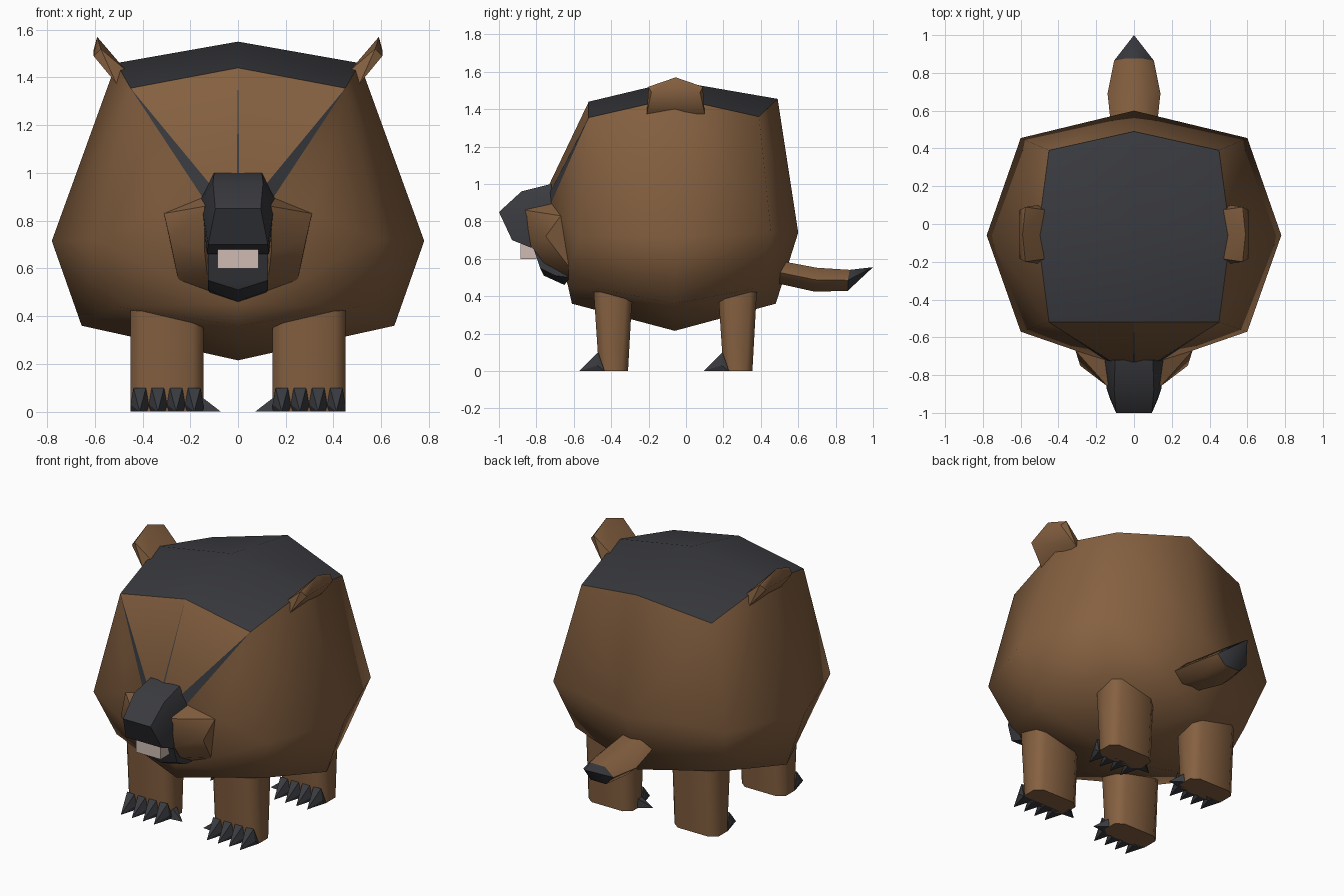
import bpy, bmesh, math
from mathutils import Vector

if "Cube" in bpy.data.objects:
    bpy.data.objects.remove(bpy.data.objects["Cube"])


def material(name, rgb):
    m = bpy.data.materials.new(name)
    m.diffuse_color = (*rgb, 1)
    m.use_nodes = True
    m.node_tree.nodes["Principled BSDF"].inputs["Base Color"].default_value = m.diffuse_color
    return m


BROWN = material("brown fur", (0.235, 0.118, 0.052))
DARK = material("charcoal fur", (0.042, 0.043, 0.050))
TOOTH = material("tooth", (0.62, 0.50, 0.45))


def finish(name, bm, mats, angle):
    """Smooth shade, keeping edges sharp by angle and at colour borders."""
    bmesh.ops.remove_doubles(bm, verts=bm.verts, dist=0.0005)
    bmesh.ops.recalc_face_normals(bm, faces=bm.faces)
    for f in bm.faces:
        f.smooth = True
    for e in bm.edges:
        if len(e.link_faces) == 2:
            a, b = e.link_faces
            e.smooth = (a.material_index == b.material_index
                        and e.calc_face_angle(0) < math.radians(angle))
    me = bpy.data.meshes.new(name)
    bm.to_mesh(me)
    bm.free()
    for m in mats:
        me.materials.append(m)
    ob = bpy.data.objects.new(name, me)
    bpy.context.collection.objects.link(ob)
    return ob


def hull(name, pts, mat, angle=30):
    bm = bmesh.new()
    for p in pts:
        bm.verts.new(p)
    r = bmesh.ops.convex_hull(bm, input=bm.verts)
    extra = {v for v in r["geom_interior"] if isinstance(v, bmesh.types.BMVert)}
    bmesh.ops.delete(bm, geom=list(extra), context="VERTS")
    bmesh.ops.dissolve_limit(bm, angle_limit=0.02, verts=bm.verts, edges=bm.edges)
    return finish(name, bm, [mat], angle)


def both(pts):
    return [(s * x, y, z) for x, y, z in pts for s in (1, -1)]


def pair(name, pts, mat, angle=30):
    for side, s in (("right", 1), ("left", -1)):
        hull(f"{name}_{side}", [(s * x, y, z) for x, y, z in pts], mat, angle)


# Body: three rings from front to back, a dark cap and an opening for the muzzle
cap = [(0, -.52, 1.44), (.45, -.52, 1.355), (.51, -.06, 1.46), (.45, .39, 1.36), (0, .49, 1.455)]
mid = [None, (.6, -.57, .72), (.78, -.06, .715), (.6, .455, .74), (0, .6, .74)]
low = [(0, -.61, .36), (.51, -.47, .44), (.655, -.06, .36), (.51, .36, .44), (0, .48, .36)]
top, bottom = (0, -.06, 1.55), (0, -.06, .215)
seam0, seam1, seam2 = (.005, -.73, 1.0), (.115, -.73, .95), (.15, -.72, .90)
rim1, rim2, rim3 = (.31, -.67, .83), (.25, -.625, .55), (0, -.63, .45)
core = (0, -.70, .72)
faces = []
for i in range(4):
    faces.append(([top, cap[i], cap[i + 1]], 1))
    faces.append(([bottom, low[i + 1], low[i]], 0))
    if i:
        faces.append(([cap[i], mid[i], mid[i + 1], cap[i + 1]], 0))
        faces.append(([mid[i], low[i], low[i + 1], mid[i + 1]], 0))
faces += [
    ([cap[0], seam0, seam1, cap[1]], 0),
    ([cap[1], seam1, seam2], 1),
    ([cap[0], (0, -.73, 1.0), seam0], 1),
    ([cap[1], seam2, rim1, mid[1]], 0),
    ([mid[1], rim1, rim2, low[1]], 0),
    ([low[1], rim2, rim3, low[0]], 0),
    ([core, seam1, seam0], 0), ([core, seam2, seam1], 0), ([core, rim1, seam2], 0),
    ([core, rim2, rim1], 0), ([core, rim3, rim2], 0), ([core, seam0, (0, -.73, 1.0)], 0),
]
bm = bmesh.new()
for pts, mi in faces:
    for s in (1, -1):
        f = bm.faces.new([bm.verts.new((s * x, y, z)) for x, y, z in pts])
        f.material_index = mi
finish("body", bm, [BROWN, DARK], 65)

# Muzzle: cheeks, snout, lower jaw and teeth
pair("cheek", [(.12, -.72, .91), (.14, -.86, .86), (.14, -.83, .67), (.13, -.76, .58),
               (.08, -.62, .485), (.31, -.67, .83), (.285, -.75, .72), (.25, -.62, .55),
               (.1, -.65, .7)], BROWN, 40)
hull("snout", both([(.10, -.72, 1.0), (.105, -.88, .96), (.095, -1.0, .85), (.125, -.93, .70),
                    (.13, -.83, .66), (.155, -.72, .89), (.145, -.87, .82), (.13, -.70, .68)]), DARK)
hull("jaw", both([(.125, -.82, .67), (.125, -.78, .55), (.125, -.70, .51), (.12, -.62, .50),
                  (0, -.65, .46), (0, -.76, .51), (.12, -.65, .67)]), DARK)
hull("teeth", both([(x, y, z) for x in (.085,) for y in (-.885, -.80) for z in (.60, .68)]), TOOTH)

# Ears: thin leaning wedges with a peaked rim
ear = [(.59, -.055, 1.57), (.605, -.055, 1.515)]
for s in (1, -1):
    ear += [(x, -.055 + s * w, z) for x, w, z in
            ((.47, .13, 1.43), (.575, .145, 1.52), (.605, .13, 1.49), (.51, .155, 1.375))]
pair("ear", ear, BROWN, 40)


# Legs: eight-sided tapered columns, each with four toe claws and an inner claw
def ring(y0, y1, z, bx=.045, by=.035, x0=.145, x1=.45):
    return [p for x, dx in ((x0, bx), (x1, -bx)) for y, dy in ((y0, by), (y1, -by))
            for p in ((x + dx, y, z), (x, y + dy, z))]


for name, y in (("front", -.465), ("back", .20)):
    pair(f"{name}_leg", ring(y, y + .155, 0) + ring(y - .03, y + .18, .45), BROWN, 60)
    w = .305 / 4
    for k in range(4):
        x = .145 + k * w
        pair(f"{name}_claw_{k + 1}",
             [(x, y + .03, 0), (x + w, y + .03, 0), (x + .012, y - .005, .1), (x + w - .012, y - .005, .1),
              (x, y - .01, .03), (x + w, y - .01, .03), (x + w / 2, y - .105, 0)], DARK)
    pair(f"{name}_inner_claw",
         [(.16, y + .01, 0), (.16, y + .085, 0), (.15, y + .03, .06), (.15, y + .07, .06),
          (.072, y + .02, 0)], DARK)

# Tail: six-sided tube with a pointed dark tip
sections = [(.46, .115, .535, .06), (.69, .14, .488, .064), (.865, .105, .485, .056)]
bm = bmesh.new()
loops = []
for y, w, z, h in sections:
    loops.append([bm.verts.new((w * math.cos(a), y + (.01 if math.sin(a) > .1 else 0),
                                z + h * math.sin(a) / .866))
                  for a in (math.tau * k / 6 for k in range(6))])
tip = bm.verts.new((0, 1.0, .555))
for k in range(6):
    n = (k + 1) % 6
    for a, b in zip(loops, loops[1:]):
        bm.faces.new((a[k], a[n], b[n], b[k]))
    bm.faces.new((loops[-1][k], loops[-1][n], tip)).material_index = 1
bm.faces.new(loops[0][::-1])
finish("tail", bm, [BROWN, DARK], 65)
